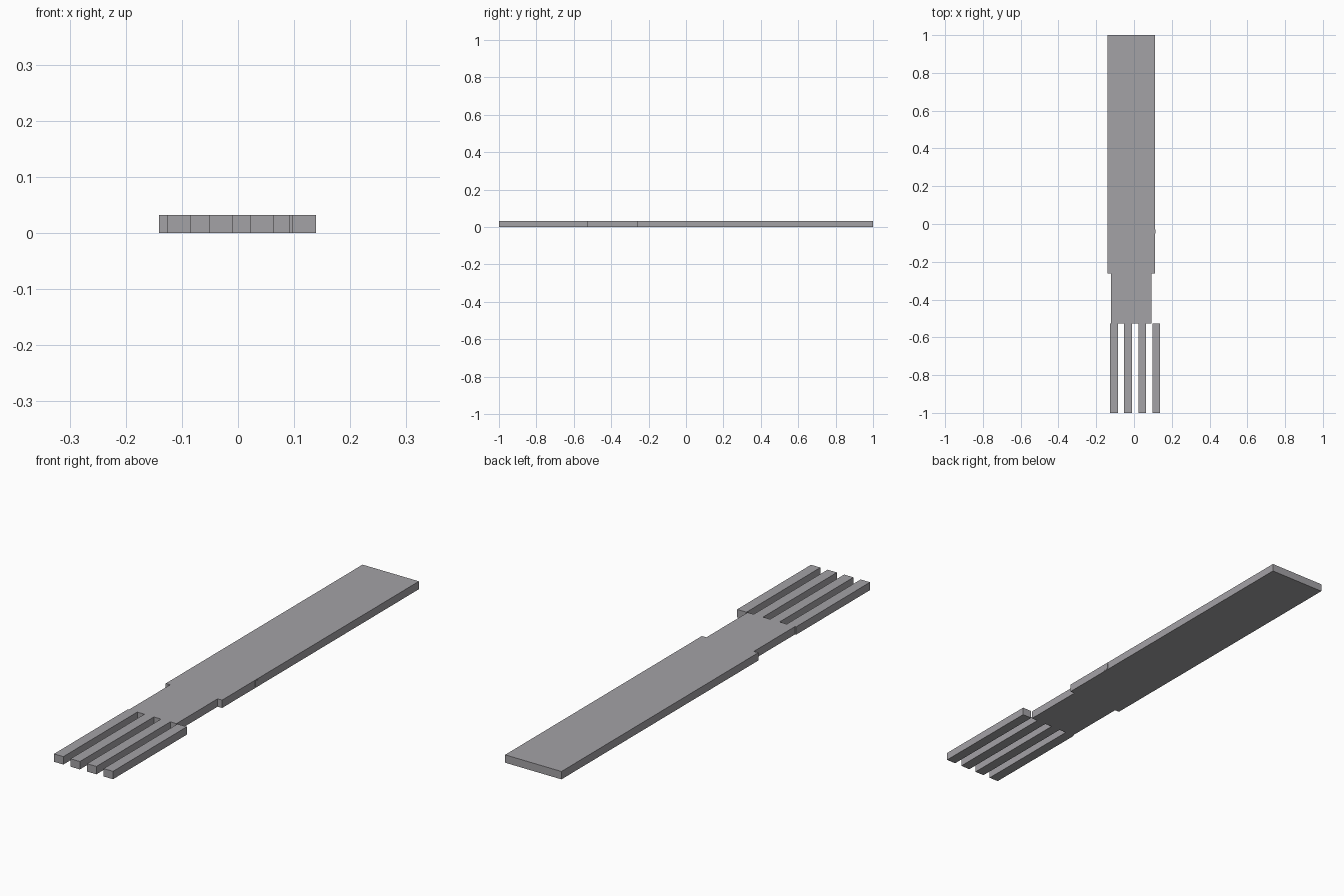
import bpy

if "Cube" in bpy.data.objects:
    bpy.data.objects.remove(bpy.data.objects["Cube"])

THICK = 0.032

# One grey for the whole fork
grey = bpy.data.materials.new("warm grey")
grey.diffuse_color = (0.37, 0.36, 0.38, 1)
grey.use_nodes = True
grey.node_tree.nodes["Principled BSDF"].inputs["Base Color"].default_value = grey.diffuse_color


def box(name, x0, x1, y0, y1, z0=0.0, z1=THICK):
    bpy.ops.mesh.primitive_cube_add(
        size=1, location=((x0 + x1) / 2, (y0 + y1) / 2, (z0 + z1) / 2))
    ob = bpy.context.object
    ob.name = name
    ob.scale = (x1 - x0, y1 - y0, z1 - z0)
    bpy.ops.object.transform_apply(location=False, rotation=False, scale=True)
    ob.data.materials.append(grey)
    return ob


# Handle and narrower neck share a centre line
CX = -0.0145
box("handle", CX - 0.1265, CX + 0.1265, -0.262, 1.0)
box("neck", CX - 0.1065, CX + 0.1065, -0.526, -0.262)

# Four evenly spaced tines, the last standing just clear of the neck
for i in range(4):
    x = -0.126 + i * 0.0743
    box(f"tine_{i + 1}", x, x + 0.042, -1.0, -0.526)

# Tiny raised plate on the right edge of the handle
box("edge_plate", CX + 0.1255, CX + 0.1275, -0.05, -0.03, 0.004, 0.028)
